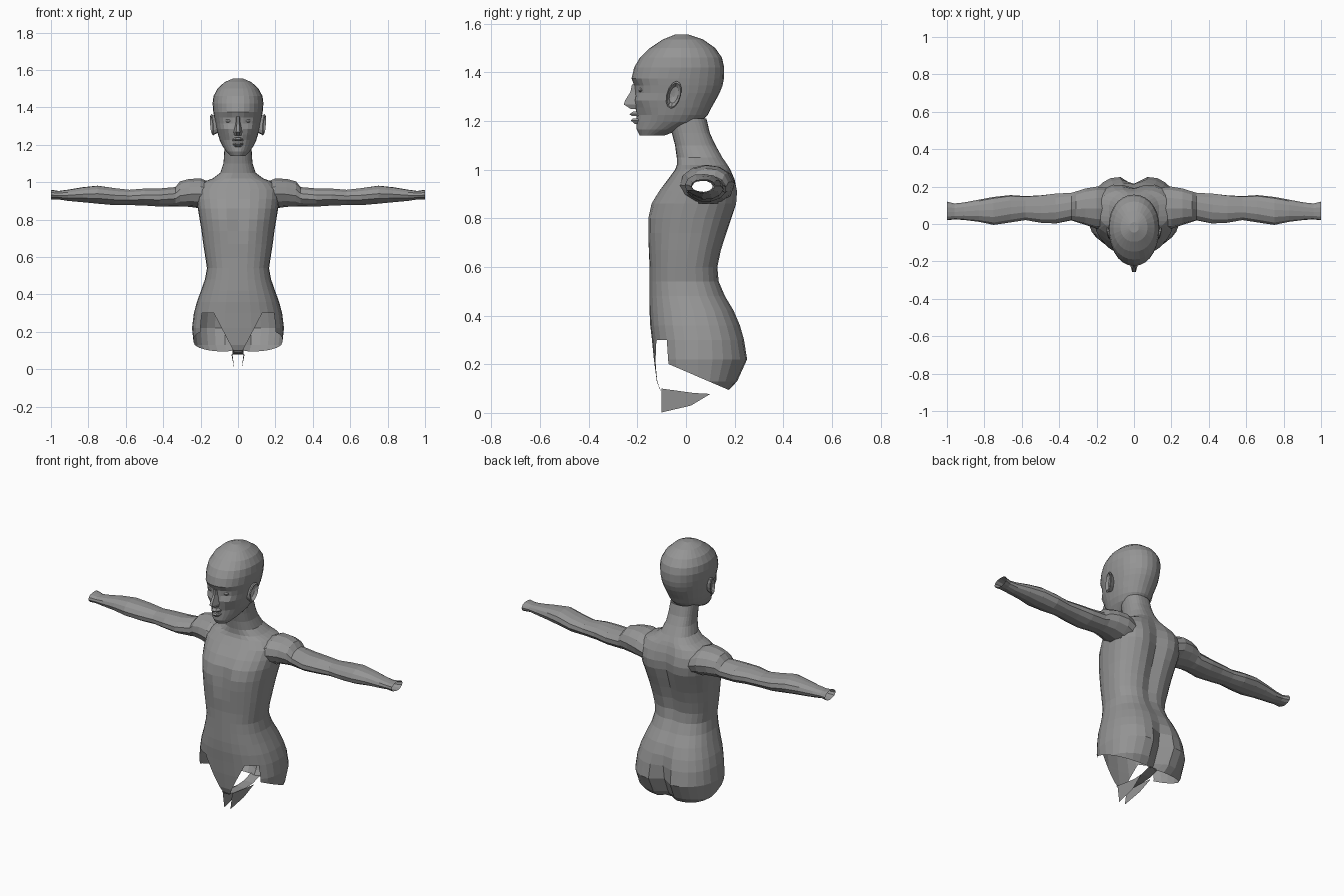
import bpy, bmesh
from math import cos, sin, pi, exp, copysign
from mathutils import Vector

cube = bpy.data.objects.get("Cube")
if cube:
    bpy.data.objects.remove(cube)

grey = bpy.data.materials.new("clay_grey")
grey.use_nodes = True
grey.diffuse_color = (0.3, 0.3, 0.3, 1)
grey.node_tree.nodes["Principled BSDF"].inputs["Base Color"].default_value = (0.3, 0.3, 0.3, 1)


def finish(name, bm):
    bmesh.ops.recalc_face_normals(bm, faces=bm.faces[:])
    mesh = bpy.data.meshes.new(name)
    bm.to_mesh(mesh)
    bm.free()
    mesh.materials.append(grey)
    obj = bpy.data.objects.new(name, mesh)
    bpy.context.collection.objects.link(obj)
    return obj


def loft(bm, rings, caps=False):
    loops = [[bm.verts.new(p) for p in ring] for ring in rings]
    n = len(loops[0])
    for a, b in zip(loops, loops[1:]):
        for i in range(n):
            bm.faces.new((a[i], a[(i + 1) % n], b[(i + 1) % n], b[i]))
    if caps:
        bm.faces.new(loops[0])
        bm.faces.new(loops[-1])


def power(v, p):
    return copysign(abs(v) ** p, v)


def body_ring(z, w, front, back, mid, p, n):
    # rounded section whose front and back depths differ
    pts = []
    for i in range(n):
        t = 2 * pi * i / n
        c, s = power(cos(t), p), power(sin(t), p)
        pts.append((w * c, mid + s * ((back - mid) if s > 0 else (mid - front)), z))
    return pts


def bump(v, x, z, rx, rz):
    return exp(-((abs(v.x) - x) / rx) ** 2 - ((v.z - z) / rz) ** 2)


# Torso and neck: height, half width, front, back, widest depth
torso = [
    (0.06, .19, -.09, .14, .06), (0.09, .21, -.105, .175, .06), (0.13, .236, -.12, .212, .05),
    (0.22, .246, -.132, .25, .05), (0.3, .236, -.14, .24, .05), (0.36, .22, -.147, .225, .04),
    (0.42, .198, -.15, .2, .03), (0.48, .177, -.15, .165, .01), (0.54, .166, -.15, .14, 0),
    (0.6, .175, -.15, .135, 0), (0.67, .186, -.155, .15, .01), (0.74, .195, -.155, .172, .02),
    (0.8, .205, -.152, .19, .03), (0.86, .215, -.145, .205, .05), (0.91, .222, -.115, .208, .07),
    (0.96, .225, -.075, .2, .08), (1.0, .19, -.045, .185, .08), (1.02, .135, -.038, .175, .07),
    (1.05, .095, -.038, .155, .06), (1.1, .078, -.045, .125, .04), (1.15, .074, -.058, .1, .03),
    (1.21, .072, -.07, .085, .01)]
bm = bmesh.new()
loft(bm, [body_ring(*r, .82, 28) for r in torso])
for v in bm.verts:
    if v.co.y > .08:
        v.co.y -= .05 * bump(v.co, 0, .18, .035, .14)      # cleft
        v.co.y -= .025 * bump(v.co, 0, .75, .04, .25)      # spine groove
        v.co.y += .012 * bump(v.co, .13, .22, .07, .1)     # buttocks
        v.co.y += .015 * bump(v.co, .12, .88, .06, .09)    # shoulder blades
    elif v.co.y < -.03:
        v.co.y -= .012 * bump(v.co, .1, .78, .06, .05)     # chest
        v.co.y += .012 * bump(v.co, 0, .8, .025, .1)       # breastbone

# Leg openings are cut along planes and then removed
slope = Vector((0, .43, 1)).normalized()
edge = .52
cuts = [((0, 0, .3), (0, 0, 1)), ((0, -.065, 0), (0, 1, 0)), ((0, -.07, .2), slope),
        ((.02, 0, .09), (1, 0, -edge)), ((-.02, 0, .09), (-1, 0, -edge))]
for co, no in cuts:
    low = [f for f in bm.faces if f.calc_center_median().z < .36]
    geom = low + list({e for f in low for e in f.edges}) + list({v for f in low for v in f.verts})
    bmesh.ops.bisect_plane(bm, geom=geom, plane_co=co, plane_no=no)


def in_opening(c):
    if c.y < -.065:
        return c.z < .3 and abs(c.x) > .02 + edge * (c.z - .09) and abs(c.x) < .2 or c.z < .085
    return c.z < .2 - .43 * (c.y + .07)


def in_armhole(f):
    return all(abs(v.co.x) > .13 and ((v.co.y - .09) / .1) ** 2 + ((v.co.z - .93) / .085) ** 2 < 1
               for v in f.verts)


gone = [f for f in bm.faces if in_opening(f.calc_center_median()) or in_armhole(f)]
bmesh.ops.delete(bm, geom=gone, context='FACES')
finish("torso", bm)

# Crotch strip with two hanging flaps
bm = bmesh.new()
path = [(-.115, .1), (-.06, .085), (.03, .08), (.1, .085), (.165, .105)]
rows = [[bm.verts.new((x, y, z)) for x in (-.03, 0, .03)] for y, z in path]
for a, b in zip(rows, rows[1:]):
    for i in range(2):
        bm.faces.new((a[i], a[i + 1], b[i + 1], b[i]))
for s in (-1, 1):
    flap = [(.032, -.1, .1), (.02, -.1, .002), (.025, .02, .03), (.035, .1, .078), (.03, .03, .082)]
    bm.faces.new([bm.verts.new((s * x, y, z)) for x, y, z in flap])
finish("crotch", bm)

# Arms: distance out, front, back, bottom, top; open at both ends
arm = [(.15, -.03, .195, .85, 1.0), (.2, -.025, .2, .86, 1.02), (.26, -.005, .19, .868, 1.018),
       (.31, .01, .175, .87, 1.005), (.335, .018, .168, .87, .975), (.42, 0, .165, .868, .968),
       (.5, .005, .155, .874, .968), (.58, .02, .15, .877, .962), (.66, .008, .155, .877, .972),
       (.75, -.005, .145, .885, .985), (.83, .012, .13, .893, .976), (.91, .022, .115, .9, .962),
       (.96, .024, .11, .908, .955), (1.0, .02, .12, .906, .962)]
for side, s in (("left", 1), ("right", -1)):
    bm = bmesh.new()
    rings = []
    for k, (x, y0, y1, z0, z1) in enumerate(arm):
        ring = []
        for i in range(12):
            t = 2 * pi * i / 12 + .05 * k
            r = 1 - (.07 if i in (2, 7) and k > 4 else 0)   # muscle grooves
            ring.append((s * x, (y0 + y1) / 2 + r * cos(t) * (y1 - y0) / 2,
                         (z0 + z1) / 2 + r * sin(t) * (z1 - z0) / 2))
        rings.append(ring)
    loft(bm, rings)
    finish(side + "_arm", bm)

    # Ear: rim leaning outward at the back, with a hollow centre
    bm = bmesh.new()
    rings = []
    for x, r in ((.112, .75), (.138, 1), (.143, .88), (.127, .6), (.122, .15)):
        ring = []
        for i in range(12):
            t = 2 * pi * i / 12
            y, z = .03 * r * cos(t), .057 * r * sin(t)
            ring.append((s * (x + .22 * y + .08 * z), -.05 + y + .2 * z, 1.307 + z))
        rings.append(ring)
    loft(bm, rings)
    finish(side + "_ear", bm)

# Head
head = [(1.14, .04, -.19, -.09, -.14), (1.165, .064, -.203, -.02, -.1), (1.195, .084, -.203, .06, -.06),
        (1.225, .098, -.203, .09, -.05), (1.255, .107, -.208, .105, -.04), (1.285, .115, -.212, .122, -.04),
        (1.315, .121, -.212, .138, -.03), (1.345, .127, -.213, .15, -.03), (1.375, .132, -.224, .156, -.03),
        (1.42, .136, -.213, .157, -.02), (1.46, .131, -.19, .148, -.02), (1.5, .11, -.148, .12, -.02),
        (1.535, .072, -.095, .07, -.02), (1.555, .025, -.045, .01, -.02)]
bm = bmesh.new()
loft(bm, [body_ring(*r, .95, 28) for r in head], caps=True)
for v in bm.verts:
    if v.co.y < -.1:
        v.co.y += .02 * bump(v.co, .045, 1.33, .022, .018)    # eye sockets
        v.co.y -= .008 * bump(v.co, .07, 1.285, .025, .02)    # cheekbones
        v.co.y += .01 * bump(v.co, .065, 1.22, .025, .025)    # hollow cheeks
finish("head", bm)


def ridge(name, rows):
    # half-section of (x, y) pairs per height, mirrored across the middle
    bm = bmesh.new()
    loft(bm, [[(x, y, z) for x, y in half] + [(-x, y, z) for x, y in reversed(half)]
              for z, half in rows], caps=True)
    finish(name, bm)


ridge("nose", [(1.35, [(.014, -.19), (.006, -.222)]), (1.32, [(.017, -.19), (.006, -.228)]),
               (1.285, [(.024, -.19), (.008, -.25)]), (1.268, [(.028, -.19), (.01, -.256)]),
               (1.25, [(.024, -.19), (.008, -.228)])])
ridge("upper_lip", [(1.24, [(.02, -.19), (.01, -.216)]), (1.228, [(.035, -.185), (.014, -.232)]),
                    (1.221, [(.033, -.185), (.013, -.224)])])
ridge("lower_lip", [(1.21, [(.03, -.185), (.013, -.22)]), (1.202, [(.032, -.185), (.014, -.227)]),
                    (1.188, [(.02, -.19), (.01, -.21)])])

# Eyelids
for side, s in (("left", 1), ("right", -1)):
    bm = bmesh.new()
    bmesh.ops.create_uvsphere(bm, u_segments=10, v_segments=6, radius=1)
    for v in bm.verts:
        v.co = Vector((s * .046 + v.co.x * .022, -.182 + v.co.y * .014, 1.328 + v.co.z * .011))
    finish(side + "_eyelid", bm)
